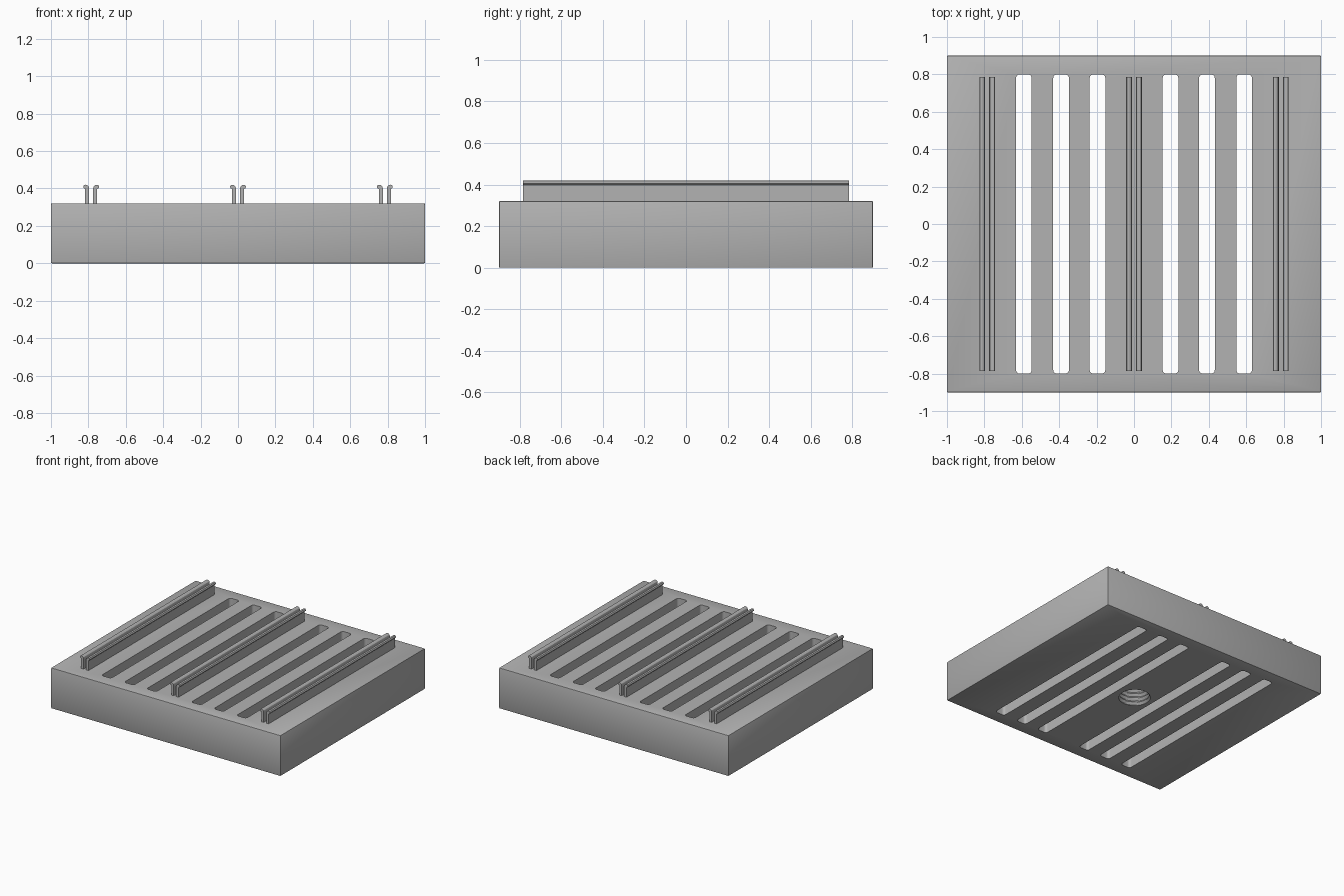
import bpy, bmesh, math
from mathutils import Vector

if "Cube" in bpy.data.objects:
    bpy.data.objects.remove(bpy.data.objects["Cube"], do_unlink=True)

TOP = 0.32

grey = bpy.data.materials.new("plain grey")
grey.use_nodes = True
COLOUR = (0.45, 0.45, 0.45, 1)
grey.diffuse_color = COLOUR
grey.node_tree.nodes["Principled BSDF"].inputs["Base Color"].default_value = COLOUR


def make_object(name, bm):
    bmesh.ops.recalc_face_normals(bm, faces=bm.faces)
    mesh = bpy.data.meshes.new(name)
    bm.to_mesh(mesh)
    bm.free()
    obj = bpy.data.objects.new(name, mesh)
    bpy.context.collection.objects.link(obj)
    mesh.materials.append(grey)
    return obj


def box(name, size, centre, bevel, segments, upright_only=False):
    bm = bmesh.new()
    bmesh.ops.create_cube(bm, size=1)
    for v in bm.verts:
        v.co = Vector(a * b for a, b in zip(v.co, size)) + Vector(centre)
    edges = [e for e in bm.edges
             if not upright_only or abs(e.verts[0].co.z - e.verts[1].co.z) > 0.01]
    bmesh.ops.bevel(bm, geom=edges, offset=bevel, segments=segments,
                    profile=0.5, affect='EDGES')
    return make_object(name, bm)


def threaded_plug(name, radius, ridge, pitch, bottom, top, sides=48, levels=60):
    """Closed cylinder whose wall follows a helical zigzag thread."""
    bm = bmesh.new()
    rings = []
    for i in range(levels + 1):
        z = bottom + (top - bottom) * i / levels
        ring = []
        for j in range(sides):
            turn = j / sides
            wave = abs(2 * ((z / pitch - turn) % 1) - 1)
            r = radius - ridge * wave
            a = math.tau * turn
            ring.append(bm.verts.new((r * math.cos(a), r * math.sin(a), z)))
        rings.append(ring)
    for low, high in zip(rings, rings[1:]):
        for j in range(sides):
            k = (j + 1) % sides
            bm.faces.new((low[j], low[k], high[k], high[j]))
    bm.faces.new(rings[0])
    bm.faces.new(rings[-1])
    return make_object(name, bm)


def extrude_profile(name, points, half_length):
    bm = bmesh.new()
    face = bm.faces.new([bm.verts.new((x, -half_length, z)) for x, z in points])
    grown = bmesh.ops.extrude_face_region(bm, geom=[face])["geom"]
    bmesh.ops.translate(bm, vec=(0, 2 * half_length, 0),
                        verts=[g for g in grown if isinstance(g, bmesh.types.BMVert)])
    return make_object(name, bm)


def smooth(obj):
    bpy.ops.object.select_all(action='DESELECT')
    obj.select_set(True)
    bpy.context.view_layer.objects.active = obj
    bpy.ops.object.shade_smooth_by_angle(angle=math.radians(30))


# Block with vent slots and a threaded mounting socket underneath
block = box("base_block", (2, 1.8, TOP), (0, 0, TOP / 2), 0.005, 2)
cutters = [threaded_plug("socket_cutter", 0.122, 0.016, 0.035, -0.02, 0.24)]
for side in (-1, 1):
    for x in (0.195, 0.39, 0.589):
        cutters.append(box("slot_cutter", (0.084, 1.6, 1), (side * x, 0, TOP / 2),
                           0.02, 5, upright_only=True))

bpy.context.view_layer.objects.active = block
for cutter in cutters:
    cutter.hide_render = True
    mod = block.modifiers.new("cut", 'BOOLEAN')
    mod.operation = 'DIFFERENCE'
    mod.solver = 'EXACT'
    mod.object = cutter
    bpy.ops.object.modifier_apply(modifier=mod.name)
    bpy.data.objects.remove(cutter, do_unlink=True)
smooth(block)

# Paired clip rails: a thin wall with a rounded lip turned outward
LIP = [(0.011, TOP - 0.005), (0.032, TOP - 0.005), (0.032, 0.398), (0.038, 0.400),
       (0.042, 0.405), (0.042, 0.412), (0.038, 0.418), (0.032, 0.420),
       (0.022, 0.418), (0.014, 0.411), (0.011, 0.402)]
for place, centre in (("right", -0.785), ("middle", 0), ("left", 0.785)):
    for edge, side in (("right", -1), ("left", 1)):
        rail = extrude_profile(f"{place}_rail_{edge}_clip",
                               [(centre + side * x, z) for x, z in LIP], 0.785)
        smooth(rail)
